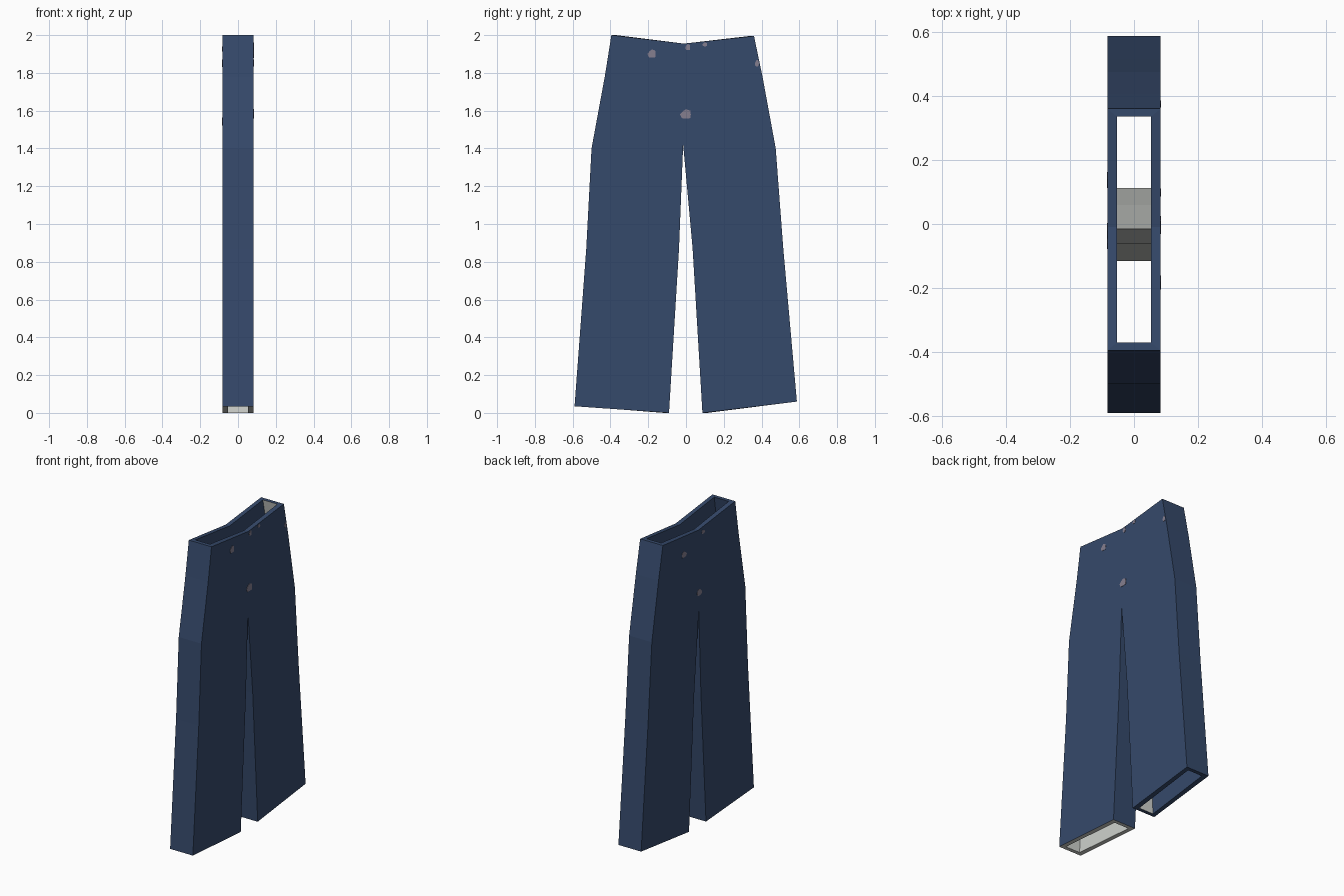
import bpy, bmesh, math

cube = bpy.data.objects.get("Cube")
if cube:
    bpy.data.objects.remove(cube)


def material(name, colour):
    mat = bpy.data.materials.new(name)
    mat.use_nodes = True
    mat.diffuse_color = (*colour, 1)
    bsdf = mat.node_tree.nodes["Principled BSDF"]
    bsdf.inputs["Base Color"].default_value = (*colour, 1)
    bsdf.inputs["Roughness"].default_value = 0.9
    return mat


denim = material("denim blue", (0.036, 0.067, 0.147))
lining = material("pale grey lining", (0.62, 0.64, 0.61))
worn = material("worn grey", (0.235, 0.21, 0.275))
DENIM, LINING = 0, 1


def add_object(name, bm, mats):
    bmesh.ops.recalc_face_normals(bm, faces=bm.faces)
    mesh = bpy.data.meshes.new(name)
    bm.to_mesh(mesh)
    bm.free()
    for mat in mats:
        mesh.materials.append(mat)
    obj = bpy.data.objects.new(name, mesh)
    bpy.context.collection.objects.link(obj)
    return obj


HALF, INNER, WALL = 0.083, 0.053, 0.025

# Side outline (y, z), with the direction in which the cloth is thick
outline = [
    (-0.395, 2.0, 1), (-0.01, 1.955, 0), (0.36, 1.995, -1),            # waist
    (0.405, 1.78, -1), (0.475, 1.4, -1), (0.515, 0.87, -1),            # rear outer seam
    (0.587, 0.06, -1), (0.087, 0.0, 1),                                # rear hem
    (0.035, 0.87, 1), (-0.015, 1.42, 0), (-0.037, 0.87, -1),           # inner seam
    (-0.09, 0.0, -1), (-0.59, 0.035, 1),                               # front hem
    (-0.528, 0.87, 1), (-0.5, 1.4, 1), (-0.43, 1.78, 1),               # front outer seam
]
CROTCH = 9
open_edges = {0, 1, 6, 11}                 # waist and hems
lined_edges = {2, 3, 7, 8, 9, 10, 12}      # inside walls that show lining
count = len(outline)

bm = bmesh.new()
outer, inner = {}, {}
for side in (-1, 1):
    outer[side] = [bm.verts.new((side * HALF, y, z)) for y, z, d in outline]
    inner[side] = [bm.verts.new((side * INNER, y + d * WALL, z + (0.03 if i == CROTCH else 0)))
                   for i, (y, z, d) in enumerate(outline)]


def face(verts, index=DENIM):
    bm.faces.new(verts).material_index = index


# Broad cloth panels: body, rear leg and front leg, outside and inside
body = [0, 1, 2, 3, 4, 5, 8, 9, 10, 13, 14, 15]
rear_leg, front_leg = [5, 6, 7, 8], [10, 11, 12, 13]
for side in (-1, 1):
    for panel in (body, rear_leg, front_leg):
        face([outer[side][i] for i in panel])
        face([inner[side][i] for i in panel], LINING if panel is front_leg else DENIM)

# Narrow seam walls, opening rims and the ends of each opening
for i in range(count):
    j = (i + 1) % count
    if i in open_edges:
        for side in (-1, 1):
            face([outer[side][i], outer[side][j], inner[side][j], inner[side][i]],
                 LINING if i == 11 else DENIM)
    else:
        face([outer[-1][i], outer[-1][j], outer[1][j], outer[1][i]])
        face([inner[-1][i], inner[-1][j], inner[1][j], inner[1][i]],
             LINING if i in lined_edges else DENIM)
    if (i in open_edges) != ((i - 1) % count in open_edges):
        face([outer[-1][i], outer[1][i], inner[1][i], inner[-1][i]],
             LINING if i in (11, 12) else DENIM)
add_object("trousers", bm, [denim, lining])


# Small worn patches as thin plates on the broad sides
def patch(name, side, y, z, width, height):
    bm = bmesh.new()
    ring = []
    for k in range(8):
        a = k * math.tau / 8
        r = 1 if k % 3 else 0.8
        ring.append(bm.verts.new((side * (HALF - 0.001), y + width * r * math.cos(a),
                                  z + height * r * math.sin(a))))
    cap = bmesh.ops.extrude_face_region(bm, geom=[bm.faces.new(ring)])
    verts = [v for v in cap["geom"] if isinstance(v, bmesh.types.BMVert)]
    bmesh.ops.translate(bm, verts=verts, vec=(side * 0.003, 0, 0))
    add_object(name, bm, [worn])


patch("left_waist_patch", 1, -0.18, 1.9, 0.024, 0.025)
patch("left_crotch_patch", 1, 0.0, 1.58, 0.032, 0.028)
patch("left_button_patch", 1, 0.01, 1.935, 0.014, 0.018)
patch("left_belt_patch", 1, 0.1, 1.95, 0.014, 0.012)
patch("left_seam_patch", 1, 0.376, 1.85, 0.012, 0.02)
patch("right_waist_patch", -1, 0.14, 1.85, 0.028, 0.022)
patch("right_button_patch", -1, -0.06, 1.925, 0.018, 0.014)
patch("right_crotch_patch", -1, -0.02, 1.54, 0.028, 0.024)
